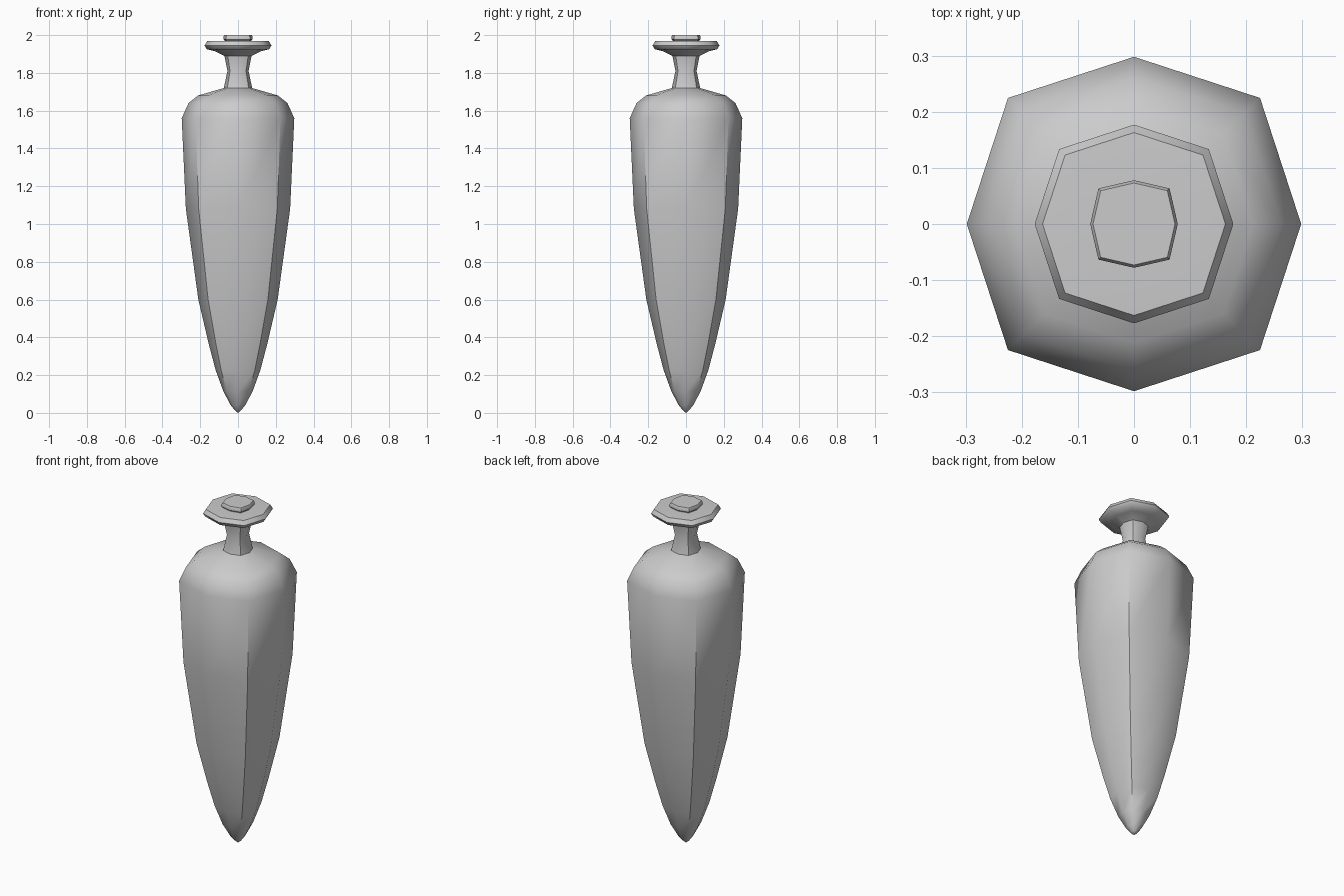
import bpy, bmesh, math

if "Cube" in bpy.data.objects:
    bpy.data.objects.remove(bpy.data.objects["Cube"])


def lathe(name, profile, diag, angle=40):
    """Eight-sided closed lathe; diag scales the radius at the diagonal corners."""
    bm = bmesh.new()
    rings = []
    for r, z in profile:
        if r == 0:
            rings.append([bm.verts.new((0, 0, z))])
            continue
        ring = []
        for i in range(8):
            a = i * math.pi / 4
            rr = r * (diag if i % 2 else 1)
            ring.append(bm.verts.new((rr * math.cos(a), rr * math.sin(a), z)))
        rings.append(ring)
    for lo, hi in zip(rings, rings[1:]):
        for i in range(8):
            j = (i + 1) % 8
            if len(lo) == 1:
                bm.faces.new((lo[0], hi[j], hi[i]))
            else:
                bm.faces.new((lo[i], lo[j], hi[j], hi[i]))
    # Cap open ends
    for ring in (rings[0], rings[-1]):
        if len(ring) > 1:
            bm.faces.new(ring)
    bmesh.ops.recalc_face_normals(bm, faces=bm.faces)
    mesh = bpy.data.meshes.new(name)
    bm.to_mesh(mesh)
    bm.free()
    ob = bpy.data.objects.new(name, mesh)
    bpy.context.collection.objects.link(ob)
    bpy.ops.object.select_all(action='DESELECT')
    ob.select_set(True)
    bpy.context.view_layer.objects.active = ob
    bpy.ops.object.shade_smooth_by_angle(angle=math.radians(angle))
    return ob


# Pointed vessel with shoulder, neck and flared lip
lathe("vessel", [
    (0, 0.0), (0.018, 0.015), (0.038, 0.04), (0.078, 0.115), (0.118, 0.225),
    (0.155, 0.365), (0.21, 0.60), (0.276, 1.08), (0.298, 1.56),
    (0.262, 1.64), (0.212, 1.68), (0.075, 1.72), (0.056, 1.81),
    (0.072, 1.89), (0.122, 1.915), (0.165, 1.925), (0.177, 1.945),
    (0.163, 1.968), (0.122, 1.97)], 1.066, 50)

# Squarish stopper on the lip
lathe("stopper", [
    (0.071, 1.96), (0.071, 1.972), (0.078, 1.978),
    (0.078, 1.99), (0.073, 2.0)], 1.15, 30)
